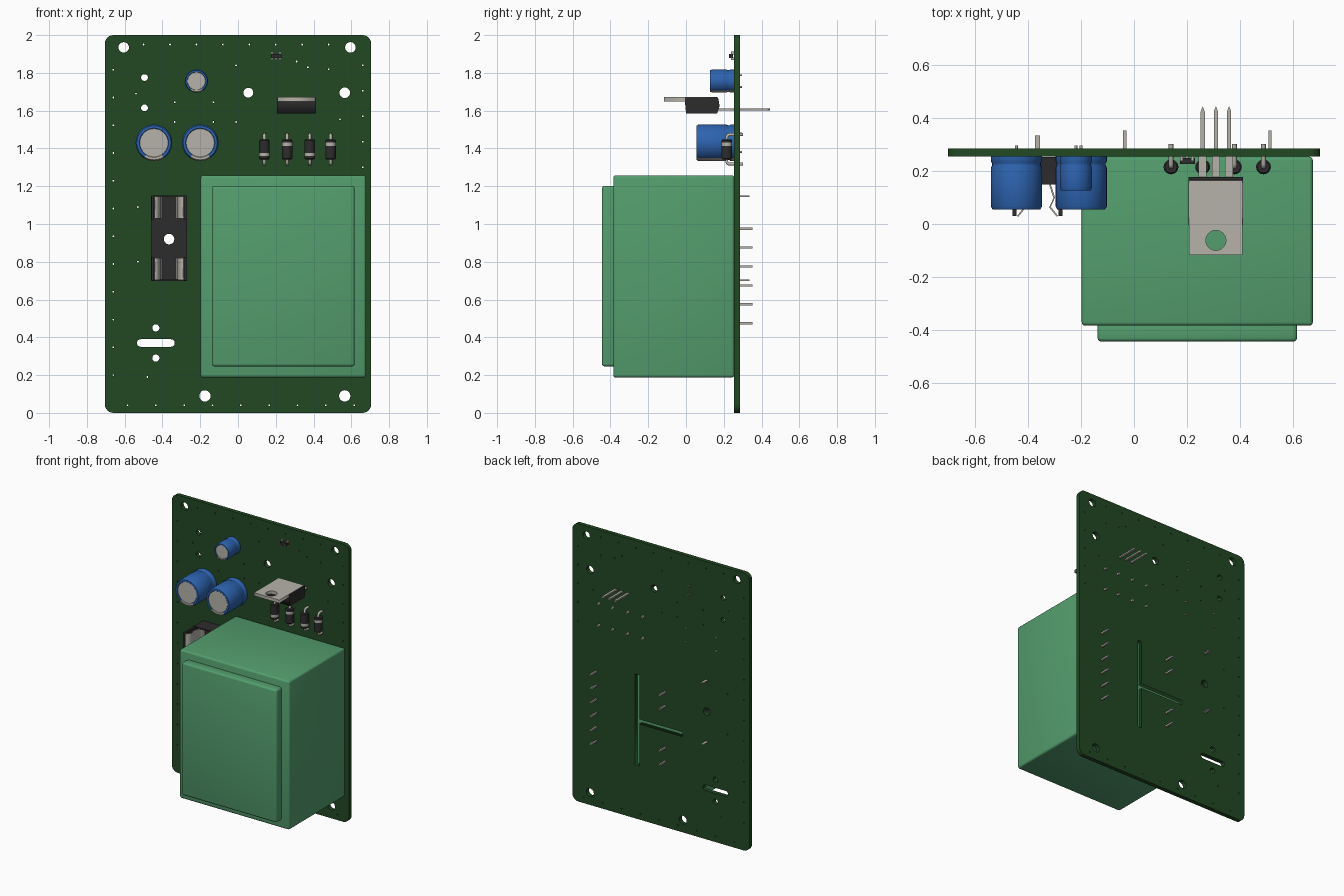
import bpy, bmesh, math
from math import sin, cos, pi, radians
from mathutils import Vector

if "Cube" in bpy.data.objects:
    bpy.data.objects.remove(bpy.data.objects["Cube"], do_unlink=True)


def material(name, rgb):
    m = bpy.data.materials.new(name)
    m.use_nodes = True
    m.diffuse_color = (*rgb, 1)
    m.node_tree.nodes["Principled BSDF"].inputs["Base Color"].default_value = (*rgb, 1)
    return m


BOARD = material("board green", (0.016, 0.066, 0.017))
CASE = material("case green", (0.088, 0.34, 0.155))
BLUE = material("sleeve blue", (0.026, 0.125, 0.43))
METAL = material("metal grey", (0.47, 0.45, 0.40))
BLACK = material("plastic black", (0.027, 0.025, 0.026))
FRONT, BACK = 0.255, 0.285   # board faces


def activate(ob):
    bpy.ops.object.select_all(action="DESELECT")
    ob.select_set(True)
    bpy.context.view_layer.objects.active = ob


def add(name, data, mats, loc=(0, 0, 0), rot=(0, 0, 0)):
    ob = bpy.data.objects.new(name, data)
    bpy.context.collection.objects.link(ob)
    ob.location, ob.rotation_euler = loc, rot
    for m in mats:
        data.materials.append(m)
    return ob


def smooth(ob):
    activate(ob)
    bpy.ops.object.shade_smooth_by_angle(angle=radians(35))


def box(name, x, y, z, mat, bevel=0):
    """Box from (low, high) ranges, with optional rounded edges."""
    bm = bmesh.new()
    bmesh.ops.create_cube(bm, size=1)
    for v in bm.verts:
        v.co = [r[0] if c < 0 else r[1] for r, c in zip((x, y, z), v.co)]
    if bevel:
        bmesh.ops.bevel(bm, geom=bm.edges[:], offset=bevel, segments=3,
                        profile=0.5, affect="EDGES")
    me = bpy.data.meshes.new(name)
    bm.to_mesh(me)
    bm.free()
    ob = add(name, me, [mat])
    if bevel:
        smooth(ob)
    return ob


def circle(x, y, r, n=20):
    return [(x + r * cos(2 * pi * i / n), y + r * sin(2 * pi * i / n)) for i in range(n)]


def rounded(x0, x1, y0, y1, r, n=6):
    corners = ((x1 - r, y1 - r), (x0 + r, y1 - r), (x0 + r, y0 + r), (x1 - r, y0 + r))
    return [(cx + r * cos(pi / 2 * (k + i / n)), cy + r * sin(pi / 2 * (k + i / n)))
            for k, (cx, cy) in enumerate(corners) for i in range(n + 1)]


def plate(name, loops, loc, thick, mat, upright=True):
    """Flat sheet: the first loop is the outline, the others are holes."""
    cu = bpy.data.curves.new(name, "CURVE")
    cu.dimensions, cu.fill_mode, cu.extrude = "2D", "BOTH", thick / 2
    for pts in loops:
        sp = cu.splines.new("POLY")
        sp.points.add(len(pts) - 1)
        for p, (a, b) in zip(sp.points, pts):
            p.co = (a, b, 0, 1)
        sp.use_cyclic_u = True
    ob = add(name, cu, [mat], loc, (pi / 2 if upright else 0, 0, 0))
    activate(ob)
    bpy.ops.object.convert(target="MESH")
    return ob


def wire(name, pts, r, mat=METAL):
    cu = bpy.data.curves.new(name, "CURVE")
    cu.dimensions, cu.bevel_depth, cu.bevel_resolution = "3D", r, 1
    cu.use_fill_caps = True
    sp = cu.splines.new("POLY")
    sp.points.add(len(pts) - 1)
    for p, co in zip(sp.points, pts):
        p.co = (*co, 1)
    ob = add(name, cu, [mat])
    activate(ob)
    bpy.ops.object.convert(target="MESH")
    return ob


def lathe(name, profile, mats, rule, loc, rot=(0, 0, 0), n=32):
    """Turn (radius, height) points about local z; rule picks the face colour."""
    bm = bmesh.new()
    rings = [[bm.verts.new((r * cos(2 * pi * i / n), r * sin(2 * pi * i / n), h))
              for i in range(n)] for r, h in profile]
    for j in range(len(rings) - 1):
        for i in range(n):
            k = (i + 1) % n
            f = bm.faces.new((rings[j][i], rings[j][k], rings[j + 1][k], rings[j + 1][i]))
            f.material_index = rule(j, 2 * pi * (i + 0.5) / n)
    bm.faces.new(rings[0][::-1]).material_index = rule(-1, 0)
    bm.faces.new(rings[-1]).material_index = rule(len(rings), 0)
    bmesh.ops.recalc_face_normals(bm, faces=bm.faces[:])
    me = bpy.data.meshes.new(name)
    bm.to_mesh(me)
    bm.free()
    ob = add(name, me, mats, loc, rot)
    smooth(ob)
    return ob


# Circuit board: mounting holes, slots and rows of small drilled holes
holes = [circle(*h) for h in (
    (-0.605, 1.935, 0.028), (0.595, 1.935, 0.028), (0.055, 1.695, 0.026),
    (0.565, 1.695, 0.028), (-0.175, 0.09, 0.03), (0.565, 0.09, 0.03),
    (-0.495, 1.775, 0.018), (-0.495, 1.615, 0.018), (-0.435, 0.45, 0.019),
    (-0.435, 0.29, 0.019), (-0.365, 0.92, 0.028))]
holes.append(rounded(-0.535, -0.335, 0.35, 0.39, 0.0199))
holes.append([(0.173, 0.385), (0.207, 0.385), (0.207, 1.04), (0.173, 1.04),
              (0.173, 0.722), (-0.17, 0.722), (-0.17, 0.688), (0.173, 0.688)])
vias = [(-0.66, 0.2 + 0.147 * i) for i in range(12)]
vias += [(-0.585 + 0.15 * i, 0.04) for i in range(9)]
vias += [(-0.5 + 0.14 * i, 1.95) for i in range(8)]
vias += [(0.66, 1.3 + 0.135 * i) for i in range(5)]
vias += [(x, z) for x in (-0.335, -0.13) for z in (1.54, 1.645)]
vias += [(-0.53, 0.8), (-0.53, 1.09), (-0.48, 0.19), (-0.01, 1.84), (0.31, 1.86),
         (0.37, 1.83), (0.48, 1.82), (0.54, 1.555), (-0.01, 1.54), (-0.54, 1.69)]
holes += [circle(x, z, 0.005, 6) for x, z in vias]
plate("circuit_board", [rounded(-0.705, 0.705, 0, 2, 0.045)] + holes,
      (0, (FRONT + BACK) / 2, 0), BACK - FRONT, BOARD)

# Transformer with its pins
box("transformer_case", (-0.198, 0.677), (-0.385, FRONT), (0.187, 1.258), CASE, 0.014)
box("transformer_front", (-0.138, 0.617), (-0.445, -0.37), (0.246, 1.202), CASE, 0.014)
for x, rows in ((-0.035, (0, 1, 4, 5)), (0.515, range(6))):
    for k in rows:
        z = 0.475 + 0.1 * k
        box("transformer_pin", (x - 0.006, x + 0.006), (0.25, 0.353),
            (z - 0.006, z + 0.006), METAL)

# Electrolytic capacitors: grey end and grey stripe on the lower side
for x, z, r, d in ((-0.445, 1.43, 0.097, 0.2), (-0.2, 1.43, 0.097, 0.2),
                   (-0.22, 1.757, 0.061, 0.128)):
    profile = [(r, 0), (r, 0.018), (r * 0.95, 0.026), (r * 0.95, 0.032), (r, 0.042),
               (r, d - 0.012), (r * 0.93, d), (r * 0.8, d), (r * 0.77, d - 0.003)]
    lathe("capacitor", profile, [BLUE, METAL],
          lambda j, a: int(j > 7 or (j >= 0 and sin(a) < -0.83)),
          (x, FRONT, z), (pi / 2, 0, 0))
    for s in (-1, 1):
        wire("capacitor_lead", [(x, 0.25, z + s * r / 2), (x, 0.297, z + s * r / 2)], 0.006)

# Voltage regulator lying flat: body, drilled tab and three pointed legs
side = [(-0.005, 1.64), (0.0, 1.585), (0.165, 1.585), (0.178, 1.625),
        (0.17, 1.669), (-0.005, 1.669)]
body = plate("regulator_body", [side], (0.31, 0, 0), 0.207, BLACK)
body.rotation_euler = (pi / 2, 0, pi / 2)
plate("regulator_tab", [[(0.209, -0.117), (0.411, -0.117), (0.411, 0.165), (0.209, 0.165)],
                        circle(0.31, -0.062, 0.038, 24)],
      (0, 0, 1.661), 0.023, METAL, False)
for x in (0.26, 0.31, 0.36):
    w, t = 0.015, 0.008
    plate("regulator_leg", [[(x - w, 0.17), (x + w, 0.17), (x + w, 0.258), (x + t, 0.262),
                             (x + t, 0.425), (x, 0.446), (x - t, 0.425), (x - t, 0.262),
                             (x - w, 0.258)]], (0, 0, 1.607), 0.01, METAL, False)

# Diodes with bent leads, alternately flipped
for i, x in enumerate((0.14, 0.26, 0.38, 0.49)):
    flip = 1 if i % 2 else -1
    r = 0.028
    lathe("diode", [(r * 0.8, -0.053), (r, -0.047), (r, 0.018), (r, 0.036),
                    (r, 0.047), (r * 0.8, 0.053)], [BLACK, METAL],
          lambda j, a: int(j == 2), (x, 0.216, 1.395), (0 if flip > 0 else pi, 0, 0), 20)
    for s in (-1, 1):
        z = 1.395 + s * 0.078
        wire("diode_lead", [(x, 0.216, 1.395 + s * 0.04), (x, 0.216, z - s * 0.012),
                            (x, 0.22, z - s * 0.004), (x, 0.228, z), (x, 0.302, z)], 0.009)

# Fuse holder: drilled base, end cages, springy clips and pins
cx, cz = -0.365, 0.925
plate("fuse_base", [rounded(cx - 0.095, cx + 0.095, 0.697, 1.152, 0.004, 1),
                    circle(cx, 0.92, 0.028)], (0, 0.227, 0), 0.055, BLACK)
clip = [(0.04, 0.198), (0.066, 0.19), (0.05, 0.15), (0.066, 0.1), (0.05, 0.065), (0.078, 0.03)]
for up in (-1, 1):
    z0, z1 = sorted((cz + up * 0.1, cz + up * 0.225))
    for s in (-1, 1):
        a, b = sorted((cx + s * 0.08, cx + s * 0.094))
        box("fuse_side_wall", (a, b), (0.03, 0.23), (z0, z1), BLACK)
        pts = [(cx + s * u, v) for u, v in clip]
        pts += [(cx + s * (u - 0.006), v - 0.002) for u, v in reversed(clip)]
        plate("fuse_clip", [pts], (0, 0, (z0 + z1) / 2), z1 - z0 - 0.008, METAL, False)
    end = cz + up * 0.222
    box("fuse_end_wall", (cx - 0.09, cx + 0.09), (0.15, 0.23), (end - 0.005, end + 0.005), BLACK)
    box("fuse_pin", (cx - 0.01, cx + 0.01), (0.2, 0.335), (end - 0.004, end + 0.004), METAL)

# Small surface-mounted chip
box("chip_body", (0.175, 0.23), (0.227, 0.25), (1.88, 1.9), BLACK)
for x, z in ((0.18, 1.905), (0.222, 1.905), (0.18, 1.875), (0.222, 1.875), (0.201, 1.875)):
    box("chip_leg", (x - 0.006, x + 0.006), (0.238, FRONT), (z - 0.007, z + 0.007), METAL)
